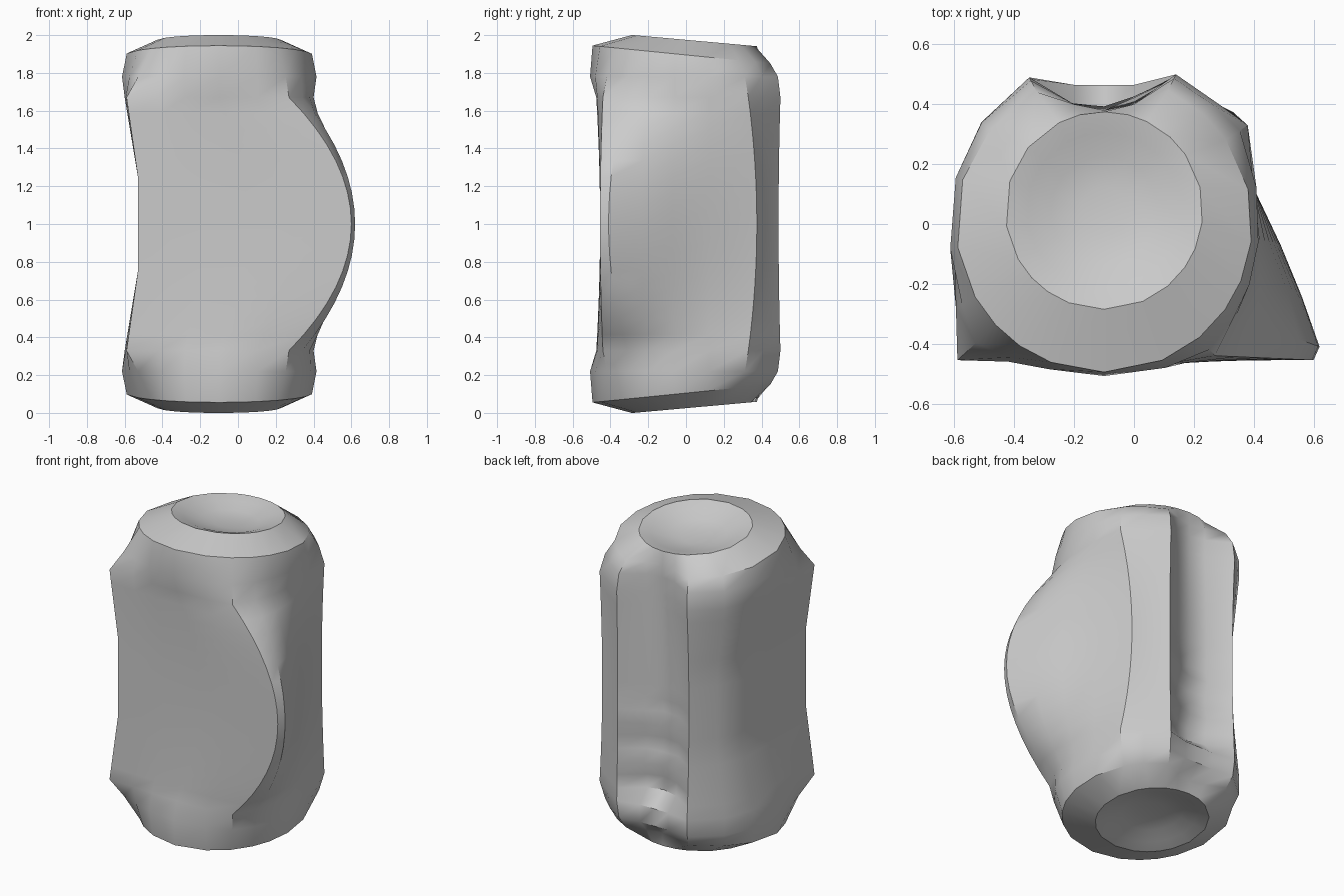
import bpy, bmesh, math, random
from mathutils import Vector

if "Cube" in bpy.data.objects:
    bpy.data.objects.remove(bpy.data.objects["Cube"], do_unlink=True)
random.seed(4)

# Bare metal colour
metal = bpy.data.materials.new("bare grey metal")
metal.use_nodes = True
grey = (0.6, 0.6, 0.6, 1)
metal.diffuse_color = grey
metal.node_tree.nodes["Principled BSDF"].inputs["Base Color"].default_value = grey

# Cross-sections, counter-clockwise from the front corner of the side fin
shoulder = [(.27, -.44), (.34, -.31), (.38, -.2), (.4, -.06), (.4, .12), (.38, .33),
            (.27, .41), (.14, .5), (.0, .4), (-.1, .38), (-.2, .4), (-.35, .49),
            (-.51, .34), (-.58, .15), (-.6, -.08), (-.595, -.28), (-.59, -.455),
            (-.42, -.46), (-.28, -.47), (-.1, -.475), (.1, -.47)]
waist = [(.6, -.455), (.62, -.41), (.56, -.24), (.49, -.07), (.4, .12), (.33, .375),
         (.24, .42), (.14, .49), (.0, .41), (-.1, .38), (-.22, .39), (-.35, .47),
         (-.46, .34), (-.53, .2), (-.53, -.05), (-.53, -.25), (-.53, -.455),
         (-.36, -.455), (-.2, -.455), (.05, -.455), (.3, -.455)]
shoulder = [Vector(p) for p in shoulder]
waist = [Vector(p) for p in waist]
count = len(shoulder)
seam = range(8, 11)      # bottom of the dented groove in the back
centre = Vector((-.1, 0))
crest_centre = Vector((-.1, .045))
REACH = .67              # height of a shoulder above the waist


def round_off(p, radius):
    """Pull a point onto the can's circle, keeping the dented seam inside it."""
    out = p - centre
    limit = radius if abs(out.x) > .15 or out.y < 0 else min(radius, out.length)
    return centre + out.normalized() * limit


def body_ring(height):
    """The fin side swells in an arc, the other side bends straight in."""
    arc = 1 - (height / REACH) ** 2
    bend = min(1, (REACH - abs(height)) / .42)
    ring = []
    for s, w in zip(shoulder, waist):
        p = s.lerp(w, bend if s.x < -.4 else arc)
        ring.append((*p, height))
    return ring


def cap_rings():
    """Rings from the shoulder to the dished end, as offsets from the waist."""
    swell = [(*s.lerp(round_off(s, .53), .6), .78) for s in shoulder]
    rim = [round_off(s, .495) for s in shoulder]
    edge = [(*p, .895 - .1 * p.y) for p in rim]
    rings = [swell, edge]
    for radius, drop in ((.33, 0), (.26, .02), (.18, .05), (.08, .065)):
        ring = []
        for p in rim:
            q = crest_centre + (p - centre).normalized() * radius
            ring.append((*q, .975 - .09 * q.y - drop))
        rings.append(ring)
    return rings


# Stack the rings from the bottom end to the top end
top = cap_rings()
bottom = [[(x, y, -z) for x, y, z in ring] for ring in reversed(top)]
middle = [body_ring(REACH * i / 8) for i in range(-8, 9)]
rings = bottom + middle + top

bm = bmesh.new()
grid = []
for ring in rings:
    row = []
    for i, (x, y, z) in enumerate(ring):
        # The seam is crumpled on its lower half and closes near the bottom
        if i in seam and -.8 < z < 0:
            y = .465 if z < -.62 else y + random.uniform(-.02, .02)
        row.append(bm.verts.new((x, y, z + 1)))
    grid.append(row)
for low, high in zip(grid, grid[1:]):
    for i in range(count):
        j = (i + 1) % count
        bm.faces.new((low[i], low[j], high[j], high[i]))
bm.faces.new(grid[-1])
bm.faces.new(list(reversed(grid[0])))
bmesh.ops.recalc_face_normals(bm, faces=bm.faces)

mesh = bpy.data.meshes.new("crushed_can")
bm.to_mesh(mesh)
bm.free()
mesh.materials.append(metal)
can = bpy.data.objects.new("crushed_can", mesh)
bpy.context.collection.objects.link(can)

# Smooth panels with sharp creases
bpy.context.view_layer.objects.active = can
can.select_set(True)
bpy.ops.object.shade_smooth_by_angle(angle=math.radians(35))
